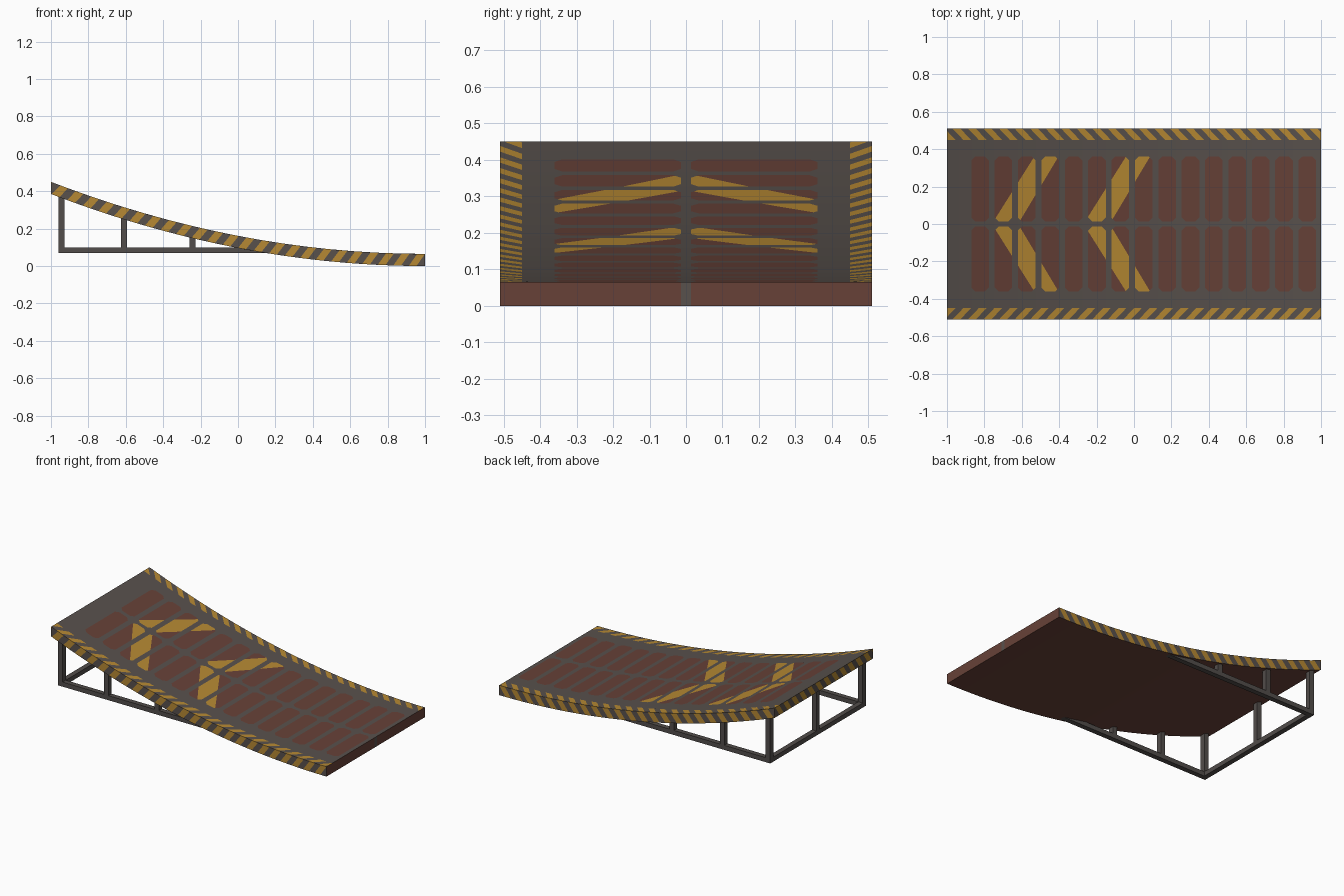
import bpy, bmesh, math
from mathutils import Vector

if "Cube" in bpy.data.objects:
    bpy.data.objects.remove(bpy.data.objects["Cube"])

T, W = 0.065, 0.51           # deck thickness and half width
P = 0.083                    # hazard stripe pitch
PANELS = [-0.87 + 0.125 * i for i in range(15)]
PW, Y0, Y1 = 0.094, 0.014, 0.36


def mat(name, col):
    m = bpy.data.materials.new(name)
    m.diffuse_color = (*col, 1)
    m.use_nodes = True
    m.node_tree.nodes["Principled BSDF"].inputs["Base Color"].default_value = m.diffuse_color
    return m


grey = mat("dark_grey", (0.098, 0.082, 0.073))
rust = mat("rust_brown", (0.135, 0.053, 0.039))
yellow = mat("hazard_yellow", (0.47, 0.25, 0.033))
steel = mat("frame_steel", (0.085, 0.075, 0.07))


def h(x):
    # underside height of the curved deck
    return 0.385 * ((1 - x) / 2) ** 2


def finish(bm, name, mats):
    me = bpy.data.meshes.new(name)
    bm.to_mesh(me)
    bm.free()
    ob = bpy.data.objects.new(name, me)
    bpy.context.collection.objects.link(ob)
    for m in mats:
        me.materials.append(m)
    return ob


# ---- deck: flat slab, cut along the paint lines, then bent ----
bm = bmesh.new()
bmesh.ops.create_cube(bm, size=1)
for v in bm.verts:
    v.co = Vector((v.co.x * 2, v.co.y * 2 * W, (v.co.z + 0.5) * T))


def cut(co, no, test=None):
    faces = [f for f in bm.faces if test is None or test(f.calc_center_median())]
    geom = set(faces)
    for f in faces:
        geom.update(f.edges)
        geom.update(f.verts)
    bmesh.ops.bisect_plane(bm, geom=list(geom), dist=1e-5, plane_co=co, plane_no=no)


def is_top(c):
    return c.z > T - 1e-4


def is_side(c):
    return abs(c.y) > W - 1e-4


def is_end(c):
    return abs(c.x) > 1 - 1e-4


def panel_of(c):
    if not is_top(c) or not Y0 < abs(c.y) < Y1:
        return None
    for x in PANELS:
        if x < c.x < x + PW:
            return x
    return None


for x in [-0.935] + PANELS + [p + PW for p in PANELS]:
    cut((x, 0, 0), (1, 0, 0))
for y in (Y0, Y1, 0.45):
    for s in (-1, 1):
        cut((0, s * y, 0), (0, 1, 0))

# chamfered corners of the panels
R = 0.02
for s in (-1, 1):
    for x in PANELS:
        for px, dx in ((x, 1), (x + PW, -1)):
            for py, dy in ((Y0, 1), (Y1, -1)):
                cut((px + dx * R, s * py, 0), (dx, s * dy, 0),
                    lambda c, x=x, s=s: c.y * s > 0 and panel_of(c) == x)

# chevron edges
CHEV = [(-0.76, 0.63), (-0.62, 0.60)]
for s in (-1, 1):
    for off in (0, 0.49):
        for a, k in CHEV:
            cut((a + off, 0, 0), (1, -s * k, 0),
                lambda c, s=s, o=off: c.y * s > 0 and panel_of(c) is not None
                and -0.8 < c.x - o < -0.35)

# stripe edges on the top borders, the sides and the high end
KT, KS = 0.95, 0.7
for n in range(-26, 28):
    c0 = n * P / 2
    for s in (-1, 1):
        cut((c0, s * 0.45, 0), (1, s * KT, 0),
            lambda c, s=s, q=c0: is_top(c) and c.y * s > 0.45 and abs(c.x - q) < 0.2)
    cut((c0, 0, 0), (1, 0, -KS), lambda c, q=c0: is_side(c) and abs(c.x - q) < 0.2)
    if abs(c0) < 0.6:
        cut((0, c0, 0), (0, 1, -KS), lambda c: c.x < -1 + 1e-4)


def stripe(t):
    return 2 if math.floor(t / (P / 2)) % 2 == 0 else 0


def colour(c):
    if is_side(c):
        return stripe(c.x - KS * c.z)
    if is_end(c):
        if c.x < 0:
            return stripe(c.y - KS * c.z)
        return 0 if abs(c.y) < Y0 else 1
    if not is_top(c):
        return 1
    a = abs(c.y)
    if a > 0.45:
        return stripe(c.x + KT * (a - 0.45))
    x = panel_of(c)
    if x is None:
        return 0
    # clipped corners stay grey
    if min(c.x - x, x + PW - c.x) + min(a - Y0, Y1 - a) < R:
        return 0
    for off in (0, 0.49):
        lo, hi = [p + off + k * a for p, k in CHEV]
        if lo < c.x < hi:
            return 2
    return 1


for f in bm.faces:
    f.material_index = colour(f.calc_center_median())
for v in bm.verts:
    v.co.z += h(v.co.x)
bmesh.ops.recalc_face_normals(bm, faces=bm.faces[:])
finish(bm, "curved_deck", [grey, rust, yellow])


# ---- support frame ----
def bar(name, lo, hi):
    b = bmesh.new()
    bmesh.ops.create_cube(b, size=1)
    for v in b.verts:
        v.co = Vector([lo[i] + (v.co[i] + 0.5) * (hi[i] - lo[i]) for i in range(3)])
    finish(b, name, [steel])


B, Z, XE, YE = 0.0165, 0.07, -0.943, 0.48
for s, side in ((-1, "front"), (1, "back")):
    y = s * YE
    for i, x in enumerate((XE, -0.61, -0.243)):
        bar(f"{side}_post_{i + 1}", (x - B, y - B, Z), (x + B, y + B, h(x) + 0.02))
    bar(f"{side}_rail", (XE - B, y - B, Z), (0.22, y + B, Z + 0.03))
bar("middle_post", (XE - B, -B, Z), (XE + B, B, h(XE) + 0.02))
bar("cross_rail", (XE - B, -YE, Z), (XE + B, YE, Z + 0.03))
